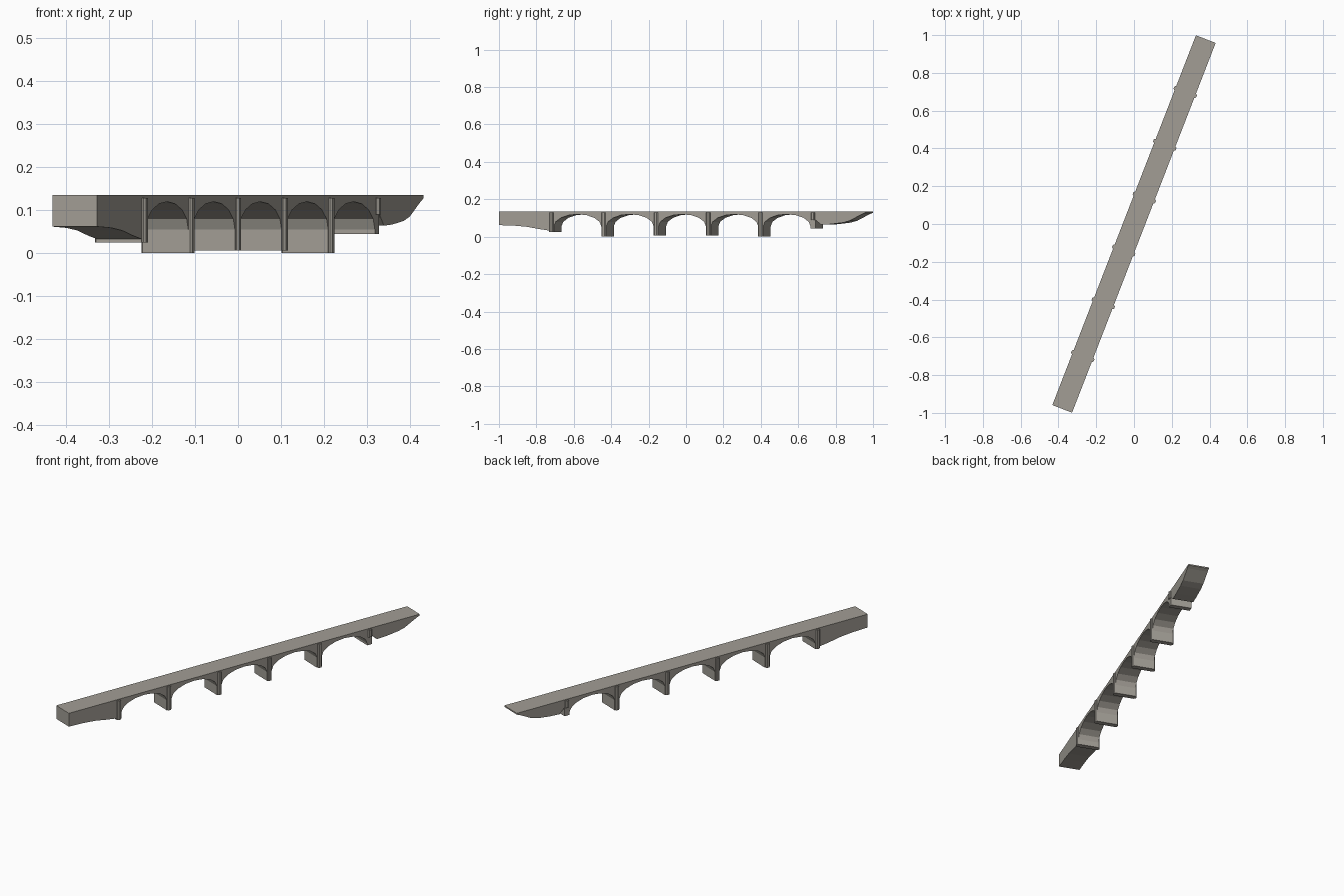
import bpy, bmesh
from math import sin, cos, pi, atan2
from mathutils import Matrix

if "Cube" in bpy.data.objects:
    bpy.data.objects.remove(bpy.data.objects["Cube"])

ANGLE = atan2(1.957, 0.76)      # bridge axis heading in plan
HALF_W, TOP = 0.056, 0.135
PIER_T, SPRING, RISE = 0.014, 0.055, 0.065
PIERS = [(-0.75, 0.025), (-0.45, 0.0), (-0.15, 0.006),
         (0.15, 0.006), (0.45, 0.0), (0.75, 0.045)]   # position, foot height

stone = bpy.data.materials.new("stone")
stone.diffuse_color = (0.36, 0.34, 0.30, 1)
stone.use_nodes = True
stone.node_tree.nodes["Principled BSDF"].inputs["Base Color"].default_value = stone.diffuse_color
turn = Matrix.Rotation(ANGLE, 4, 'Z')


def prism(name, base, vec):
    """Extrude a closed outline along vec, then swing it onto the bridge axis."""
    bm = bmesh.new()
    face = bm.faces.new([bm.verts.new(p) for p in base])
    out = bmesh.ops.extrude_face_region(bm, geom=[face])
    moved = [g for g in out["geom"] if isinstance(g, bmesh.types.BMVert)]
    bmesh.ops.translate(bm, verts=moved, vec=vec)
    bmesh.ops.recalc_face_normals(bm, faces=bm.faces)
    bm.transform(turn)
    mesh = bpy.data.meshes.new(name)
    bm.to_mesh(mesh)
    bm.free()
    mesh.materials.append(stone)
    obj = bpy.data.objects.new(name, mesh)
    bpy.context.collection.objects.link(obj)
    return obj


# Bridge body: side outline with low abutment, piers, arches, tapered abutment
outline = [(-1.05, TOP), (-1.05, 0.062), (-0.96, 0.059), (-0.89, 0.053),
           (-0.82, 0.041), (-0.764, 0.033)]
for i, (u, foot) in enumerate(PIERS):
    outline += [(u - PIER_T, foot), (u + PIER_T, foot)]
    if i < 5:
        mid = (u + PIERS[i + 1][0]) / 2
        half = mid - u - PIER_T
        outline += [(mid - half * cos(pi * k / 8), SPRING + RISE * sin(pi * k / 8))
                    for k in range(9)]
outline += [(0.764, 0.092), (0.795, 0.064), (0.85, 0.067), (0.92, 0.075),
            (0.96, 0.085), (1.03, 0.12), (1.05, 0.128), (1.05, TOP)]
prism("bridge_body", [(u, -HALF_W, z) for u, z in outline], (0, 2 * HALF_W, 0))

# Pilasters: slim tapered-nose shafts standing proud on both sides of each pier
for i, (u, foot) in enumerate(PIERS):
    z0 = 0.09 if i == 5 else foot
    nose = [(0.011, HALF_W - 0.002), (0.011, HALF_W + 0.003), (0.006, HALF_W + 0.008),
            (-0.006, HALF_W + 0.008), (-0.011, HALF_W + 0.003), (-0.011, HALF_W - 0.002)]
    for side, label in ((1, "left"), (-1, "right")):
        prism(f"pilaster_{label}_{i + 1}", [(u + a, side * b, z0) for a, b in nose],
              (0, 0, 0.129 - z0))
